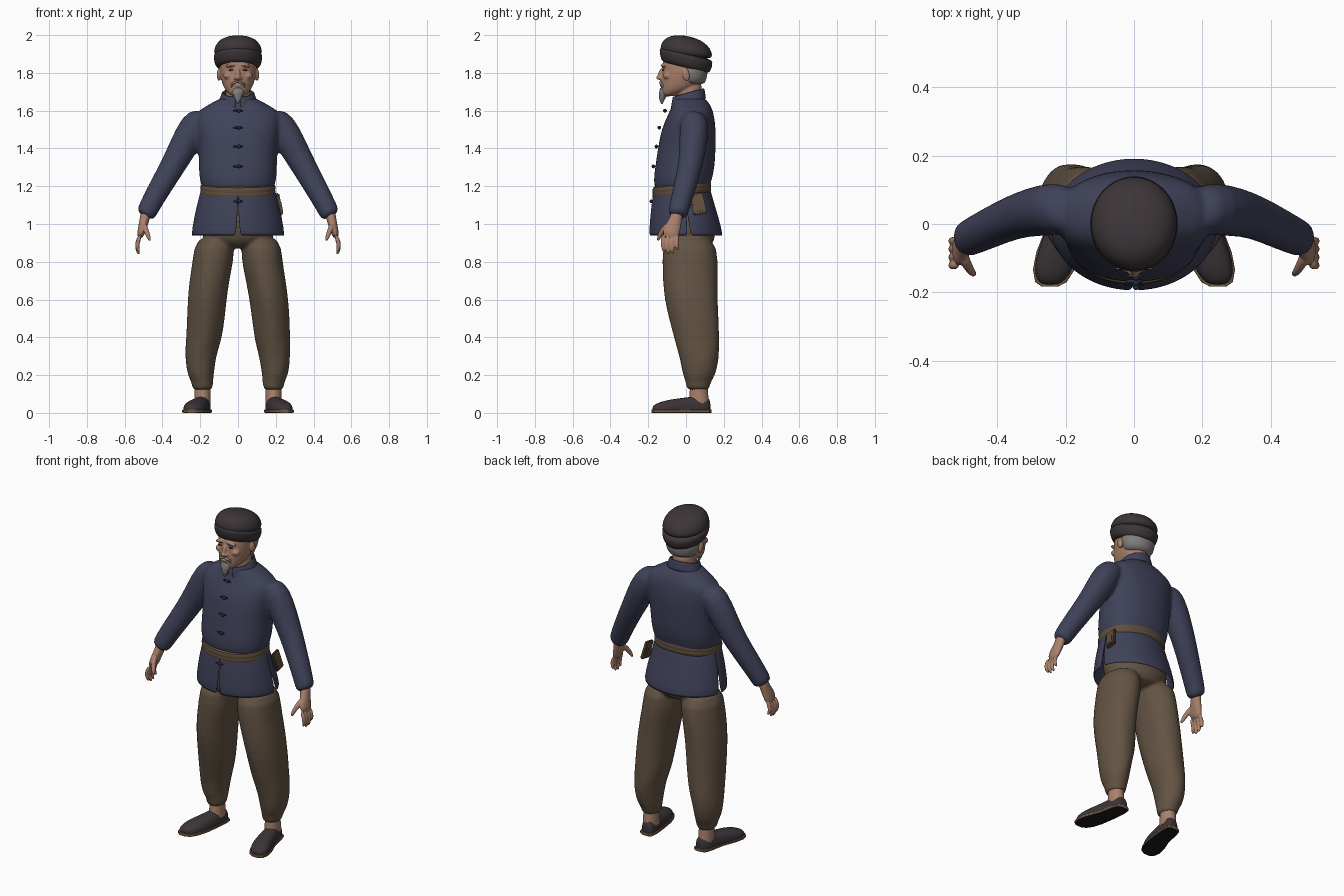
import bpy, bmesh, math
from mathutils import Vector, Matrix

cube = bpy.data.objects.get("Cube")
if cube:
    bpy.data.objects.remove(cube, do_unlink=True)


def material(name, *rgb):
    m = bpy.data.materials.new(name)
    m.use_nodes = True
    m.diffuse_color = (*rgb, 1)
    m.node_tree.nodes["Principled BSDF"].inputs["Base Color"].default_value = (*rgb, 1)
    return m


NAVY = material("navy cloth", .05, .054, .1)
DARK_NAVY = material("dark navy trim", .022, .024, .045)
BROWN = material("brown trousers", .125, .088, .057)
SASH = material("sash brown", .115, .077, .045)
SKIN = material("skin", .4, .22, .15)
PLUM = material("dark plum felt", .045, .035, .04)
GREY = material("grey hair", .22, .215, .21)
BLACK = material("black", .012, .01, .012)
SOLE = material("sole leather", .17, .095, .055)


def loft(bm, rings, axis=(0, 0, 1), n=28, power=1.0, tilt=0, fold=0, floor=None):
    """Closed skin over elliptical rings (x, y, z, rx, ry) square to the axis."""
    w = Vector(axis).normalized()
    u = Vector((1, 0, 0)) if abs(w.y) > .9 else Vector((0, 1, 0)).cross(w).normalized()
    v = w.cross(u)
    loops = []
    for x, y, z, rx, ry in rings:
        loop = []
        for i in range(n):
            a = math.tau * i / n
            c, s = math.cos(a), math.sin(a)
            k = 1 + fold * math.sin(3 * a + 42 * z) * math.sin(30 * z + 2 * a)
            p = Vector((x, y, z)) + u * math.copysign(abs(c) ** power, c) * rx * k \
                + v * math.copysign(abs(s) ** power, s) * ry * k
            p.z += tilt * (p.y - y)
            if floor is not None:
                p.z = max(p.z, floor)
            loop.append(bm.verts.new(p))
        loops.append(loop)
    for a, b in zip(loops, loops[1:]):
        for i in range(n):
            j = (i + 1) % n
            bm.faces.new((a[i], a[j], b[j], b[i]))
    bm.faces.new(loops[0][::-1])
    bm.faces.new(loops[-1])


def ball(bm, centre, size, pitch=0, roll=0):
    m = Matrix.Translation(centre) @ Matrix.Rotation(pitch, 4, 'X') @ Matrix.Rotation(roll, 4, 'Y')
    bmesh.ops.create_uvsphere(bm, u_segments=20, v_segments=12, radius=1,
                              matrix=m @ Matrix.Diagonal((*size, 1)))


def finish(bm, name, *mats, subdiv=0, voxel=0, smooth=0, thick=0, angle=50):
    """Turn the bmesh into an object; a voxel size fuses overlapping shells."""
    bmesh.ops.recalc_face_normals(bm, faces=bm.faces[:])
    mesh = bpy.data.meshes.new(name)
    bm.to_mesh(mesh)
    bm.free()
    for m in mats:
        mesh.materials.append(m)
    for p in mesh.polygons:
        p.use_smooth = True
    mesh.set_sharp_from_angle(angle=math.radians(angle))
    ob = bpy.data.objects.new(name, mesh)
    bpy.context.collection.objects.link(ob)
    if thick:
        mod = ob.modifiers.new("thickness", 'SOLIDIFY')
        mod.thickness, mod.offset = thick, 0
    if subdiv:
        ob.modifiers.new("subdivision", 'SUBSURF').levels = subdiv
        ob.modifiers[-1].render_levels = subdiv
    if voxel:
        mod = ob.modifiers.new("fuse", 'REMESH')
        mod.mode, mod.voxel_size, mod.use_smooth_shade = 'VOXEL', voxel, True
        mod = ob.modifiers.new("soften", 'SMOOTH')
        mod.factor, mod.iterations = .5, smooth
    return ob


def panel(name, rings, start, end, gaps, mat, tilt=0, n=24):
    """Open cloth panel between two angles; gaps widen its slits ring by ring."""
    bm = bmesh.new()
    rows = []
    for (y, z, rx, ry), g in zip(rings, gaps):
        row = []
        for i in range(n + 1):
            a = math.radians(start + g + (end - start - 2 * g) * i / n)
            row.append(bm.verts.new((rx * math.cos(a), y + ry * math.sin(a),
                                     z + tilt * ry * math.sin(a))))
        rows.append(row)
    for a, b in zip(rows, rows[1:]):
        for i in range(n):
            bm.faces.new((a[i], a[i + 1], b[i + 1], b[i]))
    finish(bm, name, mat, thick=.01, subdiv=1)


# Jacket body and sleeves
bm = bmesh.new()
body = [(-.02, 1.16, .18, .135), (-.022, 1.2, .195, .148), (-.012, 1.26, .208, .158),
        (-.003, 1.33, .207, .157), (.005, 1.42, .212, .152), (.013, 1.5, .222, .145),
        (.025, 1.57, .235, .125), (.03, 1.61, .2, .11), (.025, 1.645, .13, .095),
        (.015, 1.675, .085, .082)]
loft(bm, [(0, *r) for r in body], power=.88, fold=.008)
for s in (1, -1):
    sleeve = [(.18, .045, 1.59, .05, .06), (.225, .045, 1.53, .083, .08), (.295, .035, 1.4, .075, .072),
              (.35, .022, 1.3, .066, .064), (.42, -.01, 1.18, .06, .06), (.475, -.037, 1.08, .054, .054),
              (.495, -.047, 1.035, .054, .054)]
    loft(bm, [(s * x, *r) for x, *r in sleeve], axis=(s * .29, -.085, -.53), fold=.02)
finish(bm, "jacket", NAVY, subdiv=1, voxel=.01, smooth=5)

# Jacket skirt with front and side slits
skirt = [(-.022, 1.2, .187, .142), (-.016, 1.1, .212, .162), (-.008, 1.03, .228, .177), (0, .935, .243, .192)]
panel("skirt_front_left", skirt, -90, 5, (0, 0, 1, 2.5), NAVY)
panel("skirt_front_right", skirt, -185, -90, (0, 0, 1, 2.5), NAVY)
panel("skirt_back", skirt, 5, 175, (0, 0, 1, 2.5), NAVY)

# Standing collar
panel("collar", [(.012, 1.635, .105, .092), (.012, 1.67, .088, .084), (.012, 1.697, .082, .082)],
      -84, 264, (0, 1, 3), NAVY, tilt=.28)

# Knotted buttons
bm = bmesh.new()
for z, y in ((1.6, -.107), (1.51, -.137), (1.41, -.152), (1.305, -.168), (1.12, -.179)):
    ball(bm, (0, y, z), (.027, .006, .006))
    ball(bm, (.006, y - .005, z), (.01, .009, .01))
finish(bm, "buttons", DARK_NAVY)

# Sash and its hanging end
bm = bmesh.new()
loft(bm, [(0, -.022, z, .19 + d, .147 + d) for z, d in
          ((1.145, -.01), (1.15, .006), (1.175, .01), (1.18, .006), (1.185, .01), (1.21, .008), (1.217, -.01))],
     n=48, tilt=.1, power=.93)
finish(bm, "sash", SASH, subdiv=1)
for name, size, drop in (("sash_end", (.02, .07, .11), 0), ("sash_end_flap", (.03, .05, .06), .015)):
    bm = bmesh.new()
    bmesh.ops.create_cube(bm, size=1, matrix=Matrix.Translation((.219, .065, 1.105 - drop))
                          @ Matrix.Rotation(-.2, 4, 'Y') @ Matrix.Rotation(.2, 4, 'X') @ Matrix.Diagonal((*size, 1)))
    bmesh.ops.bevel(bm, geom=bm.edges[:], offset=.006, segments=2, affect='EDGES')
    finish(bm, name, SASH, angle=30)

# Trousers: hips and two baggy legs gathered at the ankle
bm = bmesh.new()
loft(bm, [(0, .02, .87, .1, .1), (0, .017, .91, .19, .14), (0, .005, 1, .2, .15), (0, -.01, 1.12, .18, .13)])
leg = [(.188, .065, .115, .052, .06), (.188, .065, .15, .056, .064), (.19, .068, .17, .06, .07),
       (.198, .07, .205, .07, .088), (.197, .07, .28, .08, .102), (.19, .063, .34, .088, .112),
       (.18, .055, .4, .095, .12), (.172, .042, .5, .1, .132), (.163, .03, .6, .103, .141),
       (.15, .025, .7, .106, .146), (.13, .02, .8, .108, .148), (.117, .015, .95, .108, .14)]
for s in (1, -1):
    loft(bm, [(s * x, *r) for x, *r in leg], fold=.035)
finish(bm, "trousers", BROWN, subdiv=1, voxel=.01, smooth=4)

# Feet: ankle, slipper and sole
shoe = [(.18, .13, .02, .055), (.183, .12, .037, .085), (.188, .08, .046, .092), (.2, 0, .05, .082),
        (.222, -.08, .06, .072), (.235, -.13, .057, .06), (.243, -.165, .042, .046), (.246, -.178, .02, .032)]
for s, side in ((1, "left"), (-1, "right")):
    bm = bmesh.new()
    loft(bm, [(s * .188, .068, z, .042, r) for z, r in ((.05, .055), (.09, .05), (.16, .045))])
    finish(bm, side + "_ankle", SKIN)
    bm = bmesh.new()
    loft(bm, [(s * x, y, .018, r, top - .018) for x, y, r, top in shoe], axis=(0, -1, 0), power=.8, floor=.012)
    finish(bm, side + "_slipper", PLUM, subdiv=1)
    bm = bmesh.new()
    loft(bm, [(s * x, y * 1.03, .009, r + .004, .009) for x, y, r, top in shoe], axis=(0, -1, 0), power=.3)
    bm.normal_update()
    bmesh.ops.recalc_face_normals(bm, faces=bm.faces[:])
    for f in bm.faces:
        f.material_index = int(f.normal.z < -.7)
    finish(bm, side + "_sole", SOLE, BLACK, angle=30)

    # Hand: palm, four curled fingers and a thumb
    bm = bmesh.new()
    loft(bm, [(s * x, *r) for x, *r in ((.487, -.043, 1.07, .03, .032), (.495, -.055, 1.02, .025, .033),
              (.508, -.075, .975, .023, .046), (.52, -.085, .925, .017, .045))], axis=(s * .2, -.25, -1))
    for i, length in enumerate((.075, .088, .085, .065)):
        y = -.12 + .024 * i
        loft(bm, [(s * .516, y, .945, .012, .012), (s * .535, y - .003, .925 - length * .35, .012, .012),
                  (s * .532, y, .925 - length * .75, .011, .011),
                  (s * .524, y + .004, .925 - length, .007, .007)], n=12)
    loft(bm, [(s * .503, -.085, 1.005, .018, .018), (s * .488, -.122, .97, .015, .015),
              (s * .474, -.142, .935, .012, .012), (s * .466, -.15, .908, .007, .007)],
         axis=(s * -.3, -.4, -.8), n=12)
    finish(bm, side + "_hand", SKIN, subdiv=1, voxel=.0045, smooth=3)

# Head with neck, nose, brows, cheeks, lips and ears
bm = bmesh.new()
loft(bm, [(0, -.095, 1.675, .025, .025), (0, -.075, 1.69, .05, .058), (0, -.04, 1.715, .073, .093),
          (0, -.022, 1.75, .086, .113), (0, -.015, 1.79, .095, .114), (0, -.01, 1.83, .098, .117),
          (0, 0, 1.9, .1, .118)])
loft(bm, [(0, .015, 1.6, .07, .07), (0, .015, 1.68, .064, .066), (0, .02, 1.78, .065, .07)])
ball(bm, (0, -.135, 1.795), (.012, .013, .036), pitch=-.35)
ball(bm, (0, -.145, 1.775), (.014, .014, .011))
ball(bm, (0, -.13, 1.735), (.026, .01, .006))
for s in (1, -1):
    ball(bm, (s * .014, -.135, 1.772), (.01, .012, .009))
    ball(bm, (s * .036, -.118, 1.84), (.032, .014, .011), roll=s * .15)
    ball(bm, (s * .052, -.098, 1.785), (.026, .024, .02))
    ball(bm, (s * .102, 0, 1.79), (.01, .02, .034), pitch=.2)
finish(bm, "head", SKIN, subdiv=1, voxel=.005, smooth=3)

# Eyes and brows
eyes, brows = bmesh.new(), bmesh.new()
for s in (1, -1):
    ball(eyes, (s * .036, -.121, 1.815), (.014, .005, .0035), roll=s * .12)
    ball(brows, (s * .036, -.13, 1.838), (.02, .004, .003), roll=s * .2)
finish(eyes, "eyes", BLACK)
finish(brows, "eyebrows", GREY)

# Hair round the back of the head
bm = bmesh.new()
loft(bm, [(0, .035, 1.735, .068, .058), (0, .032, 1.76, .092, .076), (0, .03, 1.8, .104, .085),
          (0, .03, 1.86, .106, .09)])
finish(bm, "hair", GREY, subdiv=1)

# Moustache and pointed beard
bm = bmesh.new()
for s in (1, -1):
    ball(bm, (s * .017, -.133, 1.748), (.02, .01, .007), roll=s * .35)
    ball(bm, (s * .034, -.124, 1.735), (.006, .007, .014))
loft(bm, [(0, -.128, 1.635, .004, .005), (0, -.127, 1.66, .016, .015), (0, -.118, 1.69, .03, .026),
          (0, -.113, 1.708, .033, .027), (0, -.122, 1.722, .018, .014)])
finish(bm, "beard", GREY, voxel=.004, smooth=2)

# Soft cap: rolled band and crown
bm = bmesh.new()
loft(bm, [(0, -.002, 1.825, .1, .112), (0, -.002, 1.832, .115, .126), (0, 0, 1.86, .127, .138),
          (0, 0, 1.892, .13, .141), (0, 0, 1.905, .124, .136)], n=40, tilt=-.24)
finish(bm, "cap_band", PLUM, subdiv=1)
bm = bmesh.new()
loft(bm, [(0, 0, 1.885, .122, .133), (0, .002, 1.91, .129, .139), (0, 0, 1.945, .121, .13),
          (0, -.003, 1.975, .096, .1), (0, -.006, 1.991, .06, .06), (0, -.008, 1.997, .015, .015)],
     n=40, tilt=-.13)
finish(bm, "cap_crown", PLUM, subdiv=1)
